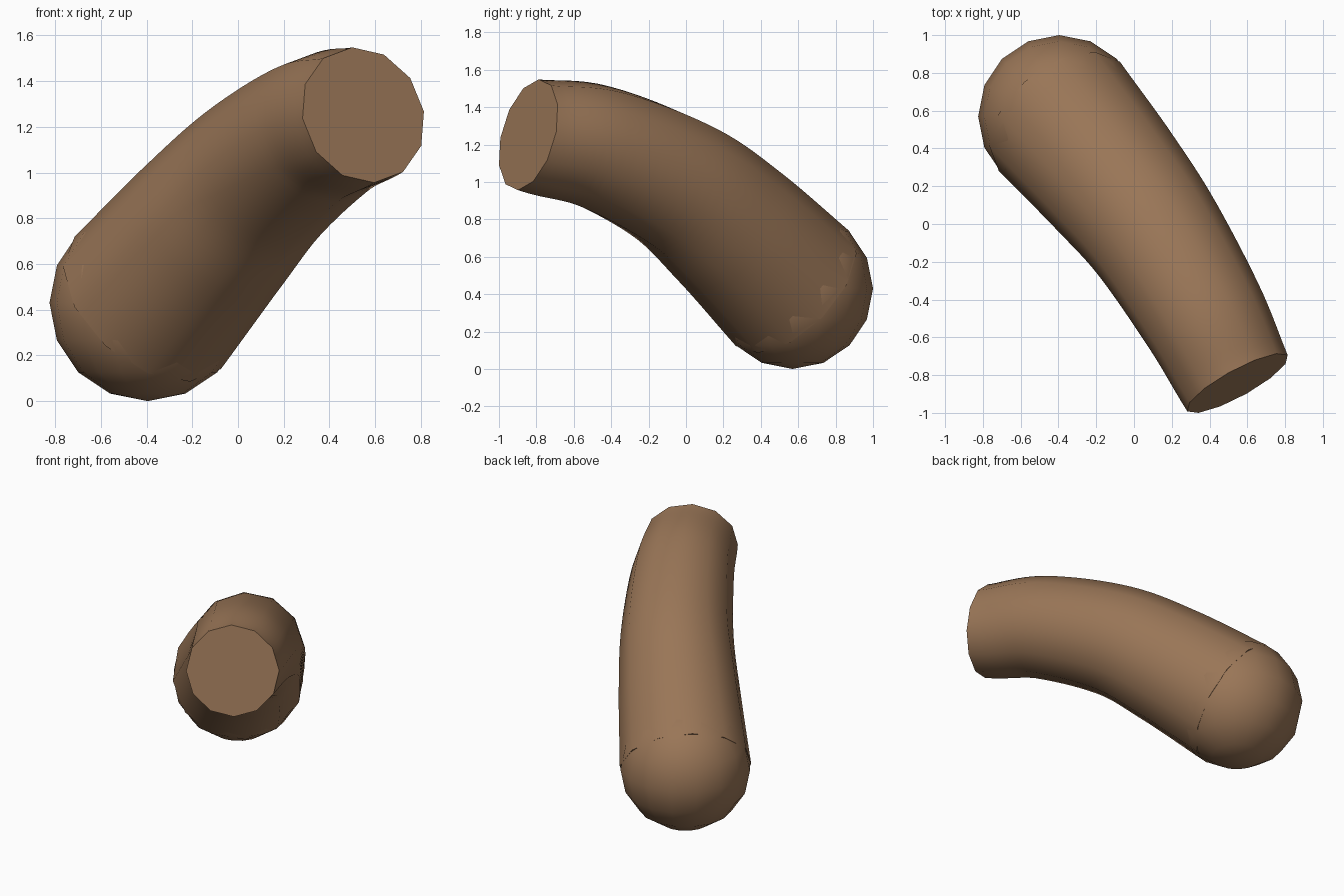
import bpy, bmesh, math
from mathutils import Vector

if "Cube" in bpy.data.objects:
    bpy.data.objects.remove(bpy.data.objects["Cube"])

brown = bpy.data.materials.new("warm brown")
brown.diffuse_color = (0.32, 0.18, 0.095, 1)
brown.use_nodes = True
brown.node_tree.nodes["Principled BSDF"].inputs["Base Color"].default_value = brown.diffuse_color


def finish(obj):
    obj.data.materials.append(brown)
    bpy.ops.object.select_all(action='DESELECT')
    obj.select_set(True)
    bpy.context.view_layer.objects.active = obj
    bpy.ops.object.shade_smooth_by_angle(angle=math.radians(40))


# Path of the bent limb: from the ball centre to the flat cut end
pts = [Vector(p) for p in ((-0.395, 0.57, 0.43), (-0.125, 0.25, 0.745), (0.105, -0.05, 0.99),
                           (0.365, -0.48, 1.187), (0.548, -0.843, 1.252))]
cap_dir = Vector((0.466, -0.853, 0.235)).normalized()
tans = [pts[1] - pts[0]] + [(b - a) / 2 for a, b in zip(pts, pts[2:])] + [cap_dir * 0.42]
R0, R1, SIDES, STEPS = 0.432, 0.305, 12, 32


def path(t):
    i = min(int(t * 4), 3)
    u = t * 4 - i
    p, q, m, n = pts[i], pts[i + 1], tans[i], tans[i + 1]
    pos = (p * (2*u**3 - 3*u*u + 1) + m * (u**3 - 2*u*u + u)
           + q * (3*u*u - 2*u**3) + n * (u**3 - u*u))
    tan = (q - p) * (6*u - 6*u*u) + m * (3*u*u - 4*u + 1) + n * (3*u*u - 2*u)
    return pos, tan.normalized()


# Tapered twelve-sided limb swept along the path, capped at both ends
bm = bmesh.new()
rings = []
for i in range(STEPS + 1):
    t = i / STEPS
    pos, n = path(t)
    side = n.cross(Vector((0, 0, 1))).normalized()
    up = side.cross(n)
    r = R0 + (R1 - R0) * t
    ring = []
    for k in range(SIDES):
        a = 2 * math.pi * k / SIDES + math.radians(3)
        ring.append(bm.verts.new(pos + (up * math.cos(a) + side * math.sin(a)) * r))
    rings.append(ring)
for a, b in zip(rings, rings[1:]):
    for k in range(SIDES):
        j = (k + 1) % SIDES
        bm.faces.new((a[k], a[j], b[j], b[k]))
bm.faces.new(rings[0])
bm.faces.new(rings[-1])
bmesh.ops.recalc_face_normals(bm, faces=bm.faces)
mesh = bpy.data.meshes.new("bent_limb")
bm.to_mesh(mesh)
bm.free()
limb = bpy.data.objects.new("bent_limb", mesh)
bpy.context.collection.objects.link(limb)
finish(limb)

# Rounded lower end
bpy.ops.mesh.primitive_uv_sphere_add(segments=16, ring_count=8, radius=0.43, location=pts[0])
ball = bpy.context.object
ball.name = "rounded_end"
finish(ball)
